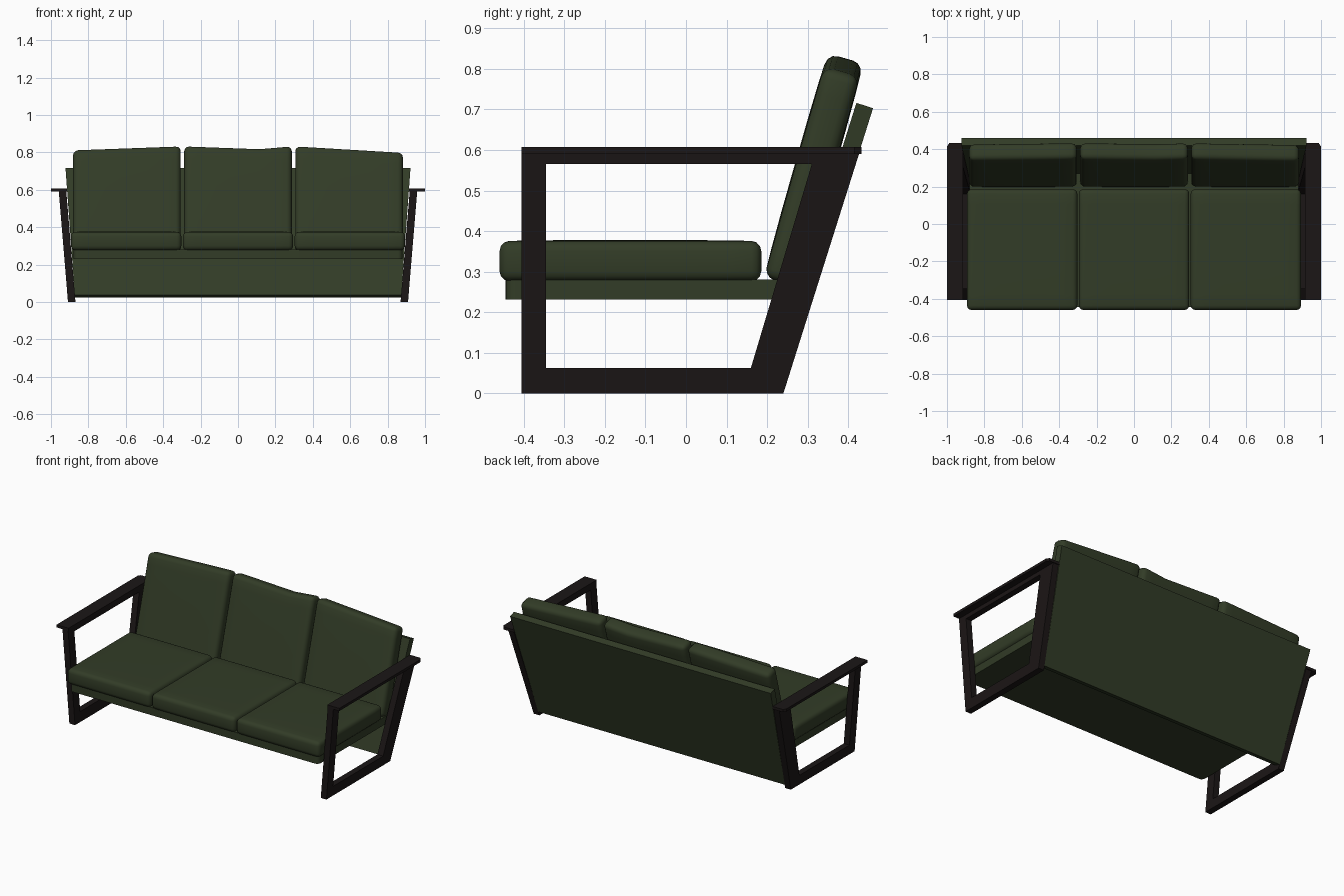
import bpy, bmesh, math
from mathutils import Vector, Matrix

if "Cube" in bpy.data.objects:
    bpy.data.objects.remove(bpy.data.objects["Cube"])


def material(name, rgb):
    m = bpy.data.materials.new(name)
    m.diffuse_color = (*rgb, 1)
    m.use_nodes = True
    m.node_tree.nodes["Principled BSDF"].inputs["Base Color"].default_value = m.diffuse_color
    return m


GREEN = material("green_fabric", (0.032, 0.045, 0.02))
DARK = material("dark_wood", (0.011, 0.008, 0.008))


def finish(bm, name, mat, smooth=None):
    bmesh.ops.recalc_face_normals(bm, faces=bm.faces)
    me = bpy.data.meshes.new(name)
    bm.to_mesh(me)
    bm.free()
    me.materials.append(mat)
    ob = bpy.data.objects.new(name, me)
    bpy.context.collection.objects.link(ob)
    if smooth:
        bpy.ops.object.select_all(action='DESELECT')
        ob.select_set(True)
        bpy.context.view_layer.objects.active = ob
        bpy.ops.object.shade_smooth_by_angle(angle=math.radians(smooth))
    return ob


# Splayed side frame: a four-sided ring with the plank armrest on top
def lean_x(z):
    return 0.869 + 0.083 * z


def side_frame(name, side):
    outer = [(-0.405, 0), (0.24, 0), (0.427, 0.592), (-0.405, 0.592)]
    inner = [(-0.345, 0.063), (0.16, 0.063), (0.31, 0.565), (-0.345, 0.565)]
    bm = bmesh.new()
    rings = [[bm.verts.new((side * (lean_x(z) + dx), y, z)) for y, z in loop]
             for dx in (0, 0.04) for loop in (outer, inner)]
    oi, ii, oo, io = rings
    for a, b in ((oi, ii), (ii, io), (io, oo), (oo, oi)):
        for k in range(4):
            n = (k + 1) % 4
            bm.faces.new((a[k], a[n], b[n], b[k]))
    return finish(bm, name, DARK)


def armrest(name, side):
    outline = [(0.915, -0.405), (1.0, -0.405), (1.0, 0.415), (0.988, 0.432), (0.915, 0.432)]
    bm = bmesh.new()
    f = bm.faces.new([bm.verts.new((side * x, y, 0.59)) for x, y in outline])
    top = bmesh.ops.extrude_face_region(bm, geom=[f])["geom"]
    bmesh.ops.translate(bm, vec=(0, 0, 0.017),
                        verts=[v for v in top if isinstance(v, bmesh.types.BMVert)])
    return finish(bm, name, DARK)


for label, s in (("left", -1), ("right", 1)):
    side_frame(label + "_side_frame", s)
    armrest(label + "_armrest", s)

# Leaning back panel, wider at the top to follow the frames
bm = bmesh.new()
profile = [(0.248, 0.025), (0.461, 0.703), (0.420, 0.716), (0.207, 0.038)]
ends = [[bm.verts.new((s * (0.87 + 0.073 * z), y, z)) for y, z in profile] for s in (-1, 1)]
for e in ends:
    bm.faces.new(e)
for k in range(4):
    n = (k + 1) % 4
    bm.faces.new((ends[0][k], ends[0][n], ends[1][n], ends[1][k]))
finish(bm, "back_panel", GREEN)

# Seat platform with rounded front corners
bm = bmesh.new()
bmesh.ops.create_cube(bm, size=1)
bmesh.ops.transform(bm, verts=bm.verts, matrix=Matrix.Translation((0, -0.0875, 0.256))
                    @ Matrix.Diagonal((1.76, 0.715, 0.05, 1)))
corners = [e for e in bm.edges
           if abs(e.verts[0].co.z - e.verts[1].co.z) > 0.01 and e.verts[0].co.y < 0]
bmesh.ops.bevel(bm, geom=corners, offset=0.025, segments=4, profile=0.5, affect='EDGES')
finish(bm, "seat_platform", GREEN, 35)


# Soft cushion: rounded box lying in xy, puffed in the middle
def cushion(name, size, radius, puff, matrix, top=None):
    bm = bmesh.new()
    bmesh.ops.create_cube(bm, size=1)
    bmesh.ops.scale(bm, vec=size, verts=bm.verts)
    bmesh.ops.bevel(bm, geom=bm.edges[:], offset=radius, segments=3, profile=0.5,
                    affect='EDGES')
    hx, hy = size[0] / 2, size[1] / 2
    for t in (-0.75, -0.4, 0, 0.4, 0.75):
        for axis, h in ((0, hx), (1, hy)):
            p = Vector((0, 0, 0))
            p[axis] = t * h
            n = Vector((0, 0, 0))
            n[axis] = 1
            bmesh.ops.bisect_plane(bm, geom=bm.verts[:] + bm.edges[:] + bm.faces[:],
                                   plane_co=p, plane_no=n)
    for v in bm.verts:
        u, w = v.co.x / hx, v.co.y / hy
        v.co.z += math.copysign(puff * (1 - u ** 4) * (1 - w ** 4), v.co.z)
        if top:
            v.co.y += top(u) * (w + 1) / 2
    bm.transform(matrix)
    return finish(bm, name, GREEN, 50)


# Uneven top edges of the three back cushions
tops = [lambda u: -0.011 * (1 - u),
        lambda u: -0.011 * (1 + u) if u < 0.4 else -0.0154 * (1 - u) / 0.6,
        lambda u: -0.018 * (1 + u)]
tilt = Matrix.Rotation(math.pi / 2 - 0.277, 4, 'X')
for i, label in enumerate(("left", "middle", "right")):
    x = (i - 1) * 0.598
    cushion(label + "_seat_cushion", (0.59, 0.645, 0.098), 0.024, 0.003,
            Matrix.Translation((x, -0.137, 0.326)))
    cushion(label + "_back_cushion", (0.575, 0.575, 0.09), 0.026, 0.004,
            Matrix.Translation(((i - 1) * 0.594, 0.315, 0.55)) @ tilt, tops[i])
